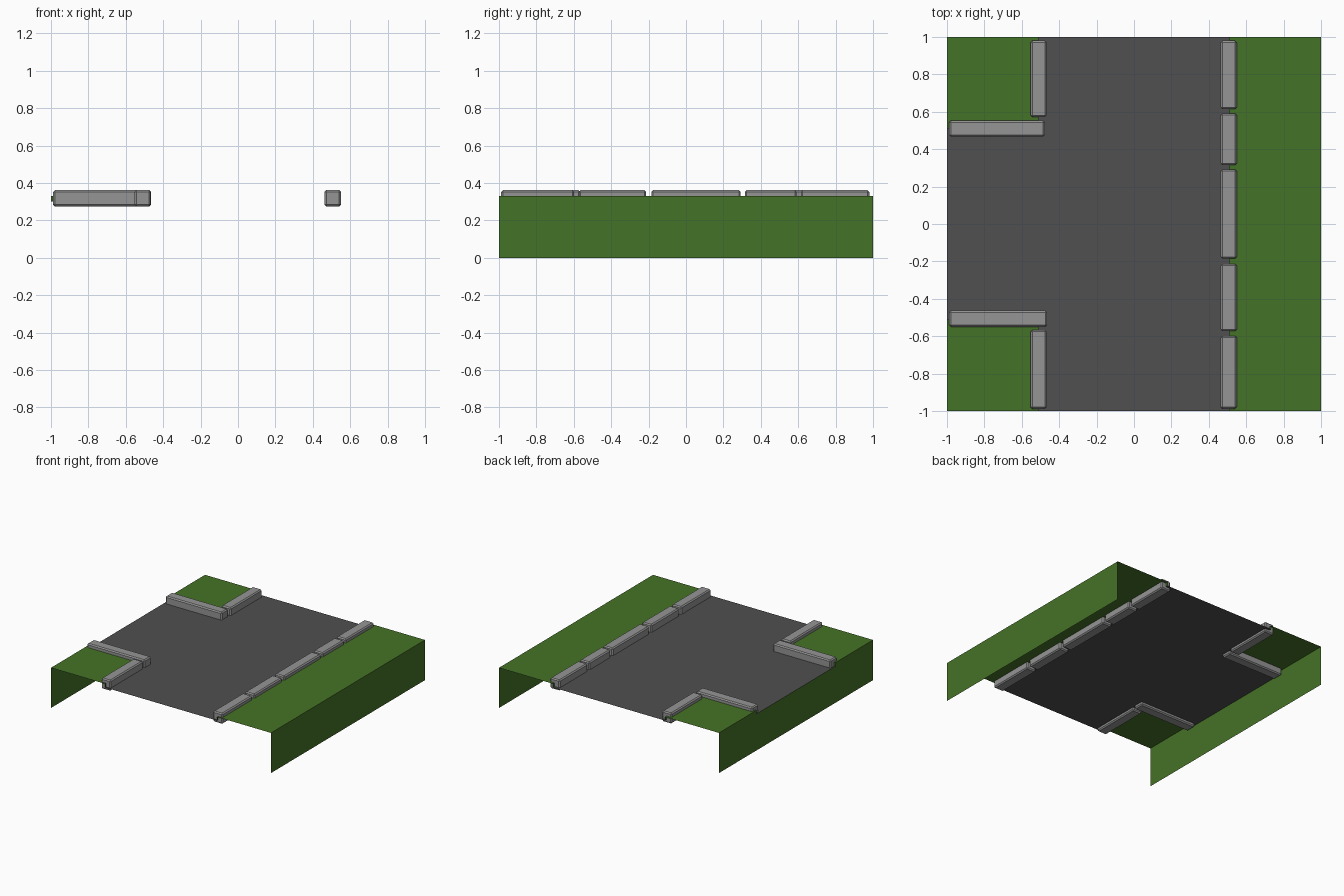
import bpy, bmesh

if "Cube" in bpy.data.objects:
    bpy.data.objects.remove(bpy.data.objects["Cube"])

ROAD_Z, GRASS_Z = 0.30, 0.33
KERB_LOW, KERB_TOP = 0.275, 0.362
EDGE = 0.51


def material(name, color):
    m = bpy.data.materials.new(name)
    m.diffuse_color = color
    m.use_nodes = True
    m.node_tree.nodes["Principled BSDF"].inputs["Base Color"].default_value = m.diffuse_color
    return m


GREEN = material("grass_green", (0.06, 0.17, 0.02, 1))
ASPHALT = material("asphalt", (0.08, 0.08, 0.08, 1))
STONE = material("kerb_stone", (0.3, 0.3, 0.3, 1))


def make(name, polygons, mat):
    """Object from a list of flat polygons."""
    bm = bmesh.new()
    for poly in polygons:
        bm.faces.new([bm.verts.new(p) for p in poly])
    bmesh.ops.remove_doubles(bm, verts=bm.verts, dist=1e-5)
    return finish(name, bm, mat)


def finish(name, bm, mat):
    me = bpy.data.meshes.new(name)
    bm.to_mesh(me)
    bm.free()
    me.materials.append(mat)
    ob = bpy.data.objects.new(name, me)
    bpy.context.collection.objects.link(ob)
    return ob


def strip(profile, y0, y1):
    """Sweep an x/z profile along y; faces point up / outward for rising x."""
    return [[(ax, y0, az), (bx, y0, bz), (bx, y1, bz), (ax, y1, az)]
            for (ax, az), (bx, bz) in zip(profile, profile[1:])]


def kerb(name, x0, x1, y0, y1):
    """Stone bar with chamfered edges."""
    bm = bmesh.new()
    bmesh.ops.create_cube(bm, size=1)
    for v in bm.verts:
        v.co = (x0 if v.co.x < 0 else x1,
                y0 if v.co.y < 0 else y1,
                KERB_LOW if v.co.z < 0 else KERB_TOP)
    bmesh.ops.bevel(bm, geom=bm.edges[:], offset=0.009, segments=1,
                    affect='EDGES', profile=0.5)
    finish(name, bm, STONE)


# T-shaped road surface
make("road", strip([(-EDGE, ROAD_Z), (EDGE, ROAD_Z)], -1, 1)
     + strip([(-1, ROAD_Z), (-EDGE, ROAD_Z)], -EDGE, EDGE), ASPHALT)

# Long verge with its step and outer wall
make("grass_right", strip([(EDGE, ROAD_Z), (EDGE, GRASS_Z), (1, GRASS_Z), (1, 0)], -1, 1), GREEN)

# Corner verges with outer wall and steps
for label, y0, y1, ye in (("front", -1, -EDGE, -EDGE), ("back", EDGE, 1, EDGE)):
    polys = strip([(-1, 0), (-1, GRASS_Z), (-EDGE, GRASS_Z), (-EDGE, ROAD_Z)], y0, y1)
    step = [(-1, ye, ROAD_Z), (-EDGE, ye, ROAD_Z), (-EDGE, ye, GRASS_Z), (-1, ye, GRASS_Z)]
    polys.append(step if ye > 0 else step[::-1])
    make("grass_left_" + label, polys, GREEN)

# Wall below the side road
make("side_road_wall", strip([(-1, 0), (-1, ROAD_Z)], -EDGE, EDGE), GREEN)

# Kerb stones along the long verge
for i, (y0, y1) in enumerate([(-0.988, -0.598), (-0.573, -0.213), (-0.185, 0.292),
                              (0.315, 0.592), (0.615, 0.98)]):
    kerb(f"kerb_right_{i + 1}", 0.463, 0.55, y0, y1)

# Kerb stones around the two corners
kerb("kerb_left_front", -0.553, -0.467, -0.988, -0.567)
kerb("kerb_left_back", -0.553, -0.467, 0.572, 0.98)
kerb("kerb_side_front", -0.988, -0.465, -0.55, -0.463)
kerb("kerb_side_back", -0.988, -0.477, 0.468, 0.553)
